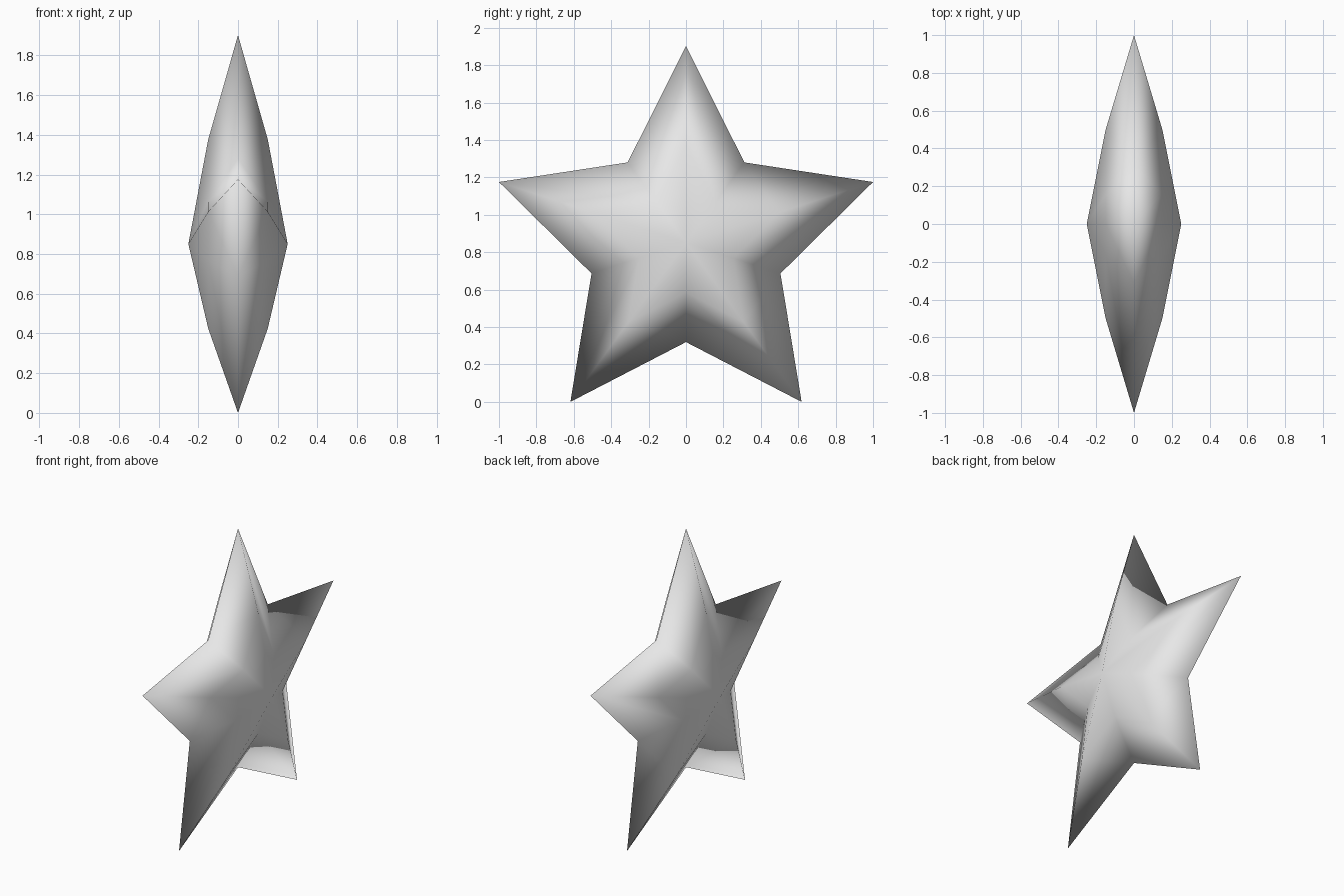
import bpy, bmesh
from math import sin, cos, pi

if "Cube" in bpy.data.objects:
    bpy.data.objects.remove(bpy.data.objects["Cube"], do_unlink=True)

POINTS = 5
OUTER = 1 / sin(2 * pi / POINTS)      # arm tips span two units
INNER = OUTER * 0.505
CENTRE_Z = OUTER * cos(pi / POINTS)   # lower tips rest on the ground
MID_SCALE, MID_DEPTH, APEX_DEPTH = 0.5, 0.15, 0.25


def star_ring(bm, scale, x):
    """Star outline in the upright plane at the given depth."""
    ring = []
    for i in range(2 * POINTS):
        r = scale * (INNER if i % 2 else OUTER)
        a = pi * i / POINTS
        ring.append(bm.verts.new((x, r * sin(a), CENTRE_Z + r * cos(a))))
    return ring


# Puffed star: a shared rim, then a stepped dome on each side
bm = bmesh.new()
rim = star_ring(bm, 1, 0)
for side in (1, -1):
    mid = star_ring(bm, MID_SCALE, side * MID_DEPTH)
    apex = bm.verts.new((side * APEX_DEPTH, 0, CENTRE_Z))
    for i in range(2 * POINTS):
        j = (i + 1) % (2 * POINTS)
        bm.faces.new((rim[i], rim[j], mid[j], mid[i]))
        bm.faces.new((mid[i], mid[j], apex))
bmesh.ops.recalc_face_normals(bm, faces=bm.faces[:])
for face in bm.faces:
    face.smooth = True

mesh = bpy.data.meshes.new("star")
bm.to_mesh(mesh)
bm.free()
star = bpy.data.objects.new("star", mesh)
bpy.context.collection.objects.link(star)

# Plain light grey
grey = bpy.data.materials.new("light_grey")
grey.use_nodes = True
colour = (0.8, 0.8, 0.8, 1)
grey.diffuse_color = colour
grey.node_tree.nodes["Principled BSDF"].inputs["Base Color"].default_value = colour
mesh.materials.append(grey)
